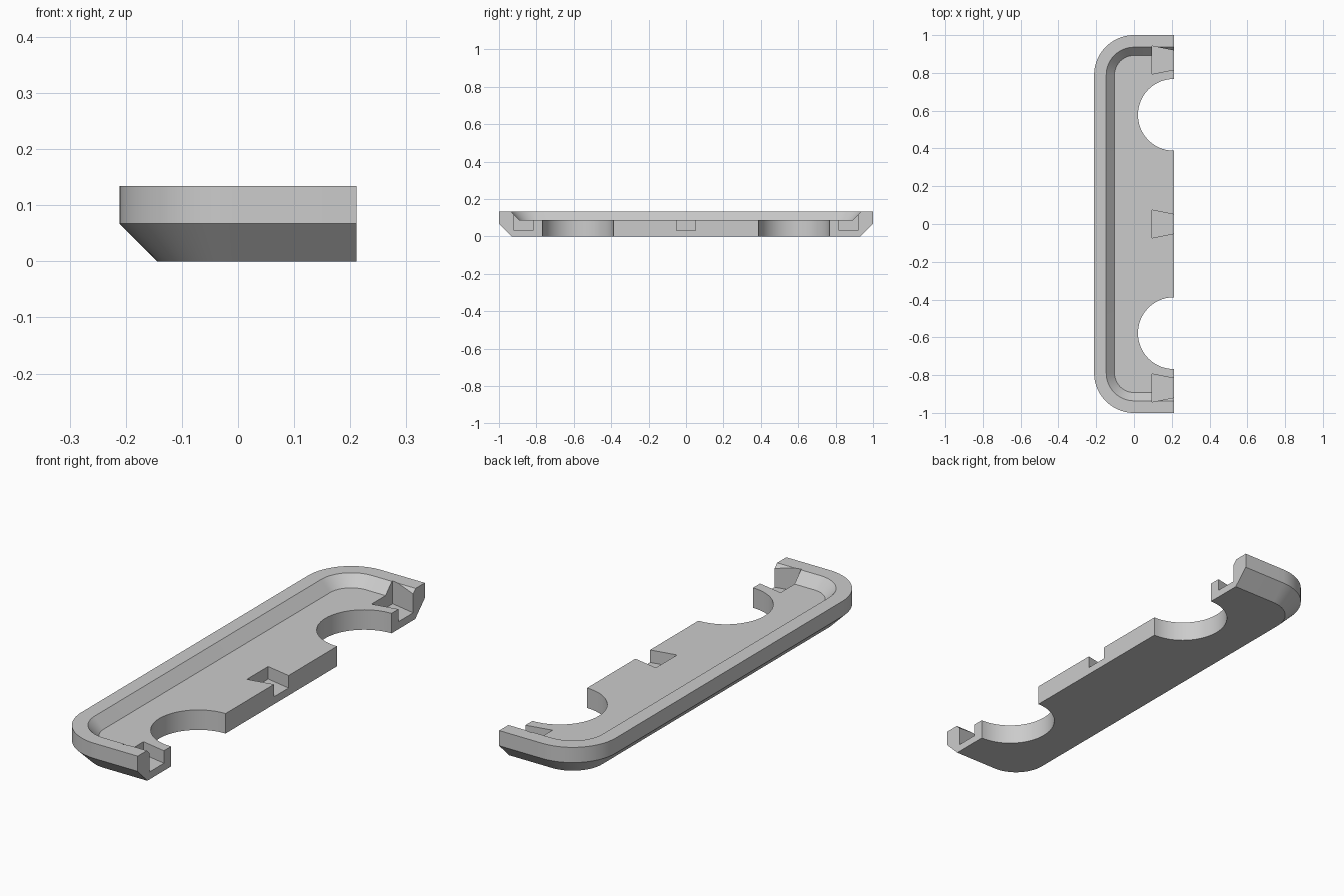
import bpy, bmesh, math

if "Cube" in bpy.data.objects:
    bpy.data.objects.remove(bpy.data.objects["Cube"], do_unlink=True)

grey = bpy.data.materials.new("light grey")
grey.use_nodes = True
grey.diffuse_color = (0.6, 0.6, 0.6, 1)
grey.node_tree.nodes["Principled BSDF"].inputs["Base Color"].default_value = (0.6, 0.6, 0.6, 1)

EDGE, RADIUS, CORNER_Y = 0.211, 0.211, 0.789
STEPS = 20


def make_object(name, bm):
    bmesh.ops.recalc_face_normals(bm, faces=bm.faces[:])
    mesh = bpy.data.meshes.new(name)
    bm.to_mesh(mesh)
    bm.free()
    mesh.materials.append(grey)
    obj = bpy.data.objects.new(name, mesh)
    bpy.context.collection.objects.link(obj)
    return obj


def outline(inset):
    """Open path round the two rounded corners, ending on the cut edge."""
    r = RADIUS - inset
    corner = [(-r * math.sin(a), CORNER_Y + r * math.cos(a))
              for a in (math.pi / 2 * i / STEPS for i in range(STEPS + 1))]
    half = [(EDGE, CORNER_Y + r)] + corner
    return half + [(x, -y) for x, y in reversed(half)]


def prism(name, points, low, high):
    bm = bmesh.new()
    base = bm.faces.new([bm.verts.new((x, y, low)) for x, y in points])
    top = bmesh.ops.extrude_face_region(bm, geom=[base])["geom"]
    for v in top:
        if isinstance(v, bmesh.types.BMVert):
            v.co.z = high
    return make_object(name, bm)


# Tray body: (inset, height) rings from the bevelled underside to the sunken floor
bm = bmesh.new()
profile = [(0.067, 0), (0, 0.067), (0, 0.134), (0.064, 0.134), (0.108, 0.088)]
rings = [[bm.verts.new((x, y, z)) for x, y in outline(d)] for d, z in profile]
for a, b in zip(rings, rings[1:]):
    for i in range(len(a) - 1):
        bm.faces.new((a[i], a[i + 1], b[i + 1], b[i]))
bm.faces.new(rings[0])
bm.faces.new(rings[-1])
bm.faces.new([r[0] for r in rings] + [r[-1] for r in reversed(rings)])
tray = make_object("tray_half", bm)

# Round cutouts through the straight edge
cutters = []
for y in (-0.578, 0.578):
    circle = [(EDGE + 0.19 * math.cos(a), y + 0.19 * math.sin(a))
              for a in (math.tau * i / 72 for i in range(72))]
    cutters.append(prism("round_cutter", circle, -0.1, 0.3))

# Dovetail sockets, open above and on the straight edge
for y in (-0.868, 0, 0.868):
    dovetail = [(0.095, y - 0.074), (0.26, y - 0.041), (0.26, y + 0.041), (0.095, y + 0.074)]
    cutters.append(prism("dovetail_cutter", dovetail, 0.033, 0.3))

bpy.ops.object.select_all(action="DESELECT")
tray.select_set(True)
bpy.context.view_layer.objects.active = tray
for cutter in cutters:
    mod = tray.modifiers.new("cut", "BOOLEAN")
    mod.operation = "DIFFERENCE"
    mod.solver = "EXACT"
    mod.object = cutter
    bpy.ops.object.modifier_apply(modifier=mod.name)
    bpy.data.objects.remove(cutter, do_unlink=True)

bpy.ops.object.shade_smooth_by_angle(angle=math.radians(25))
